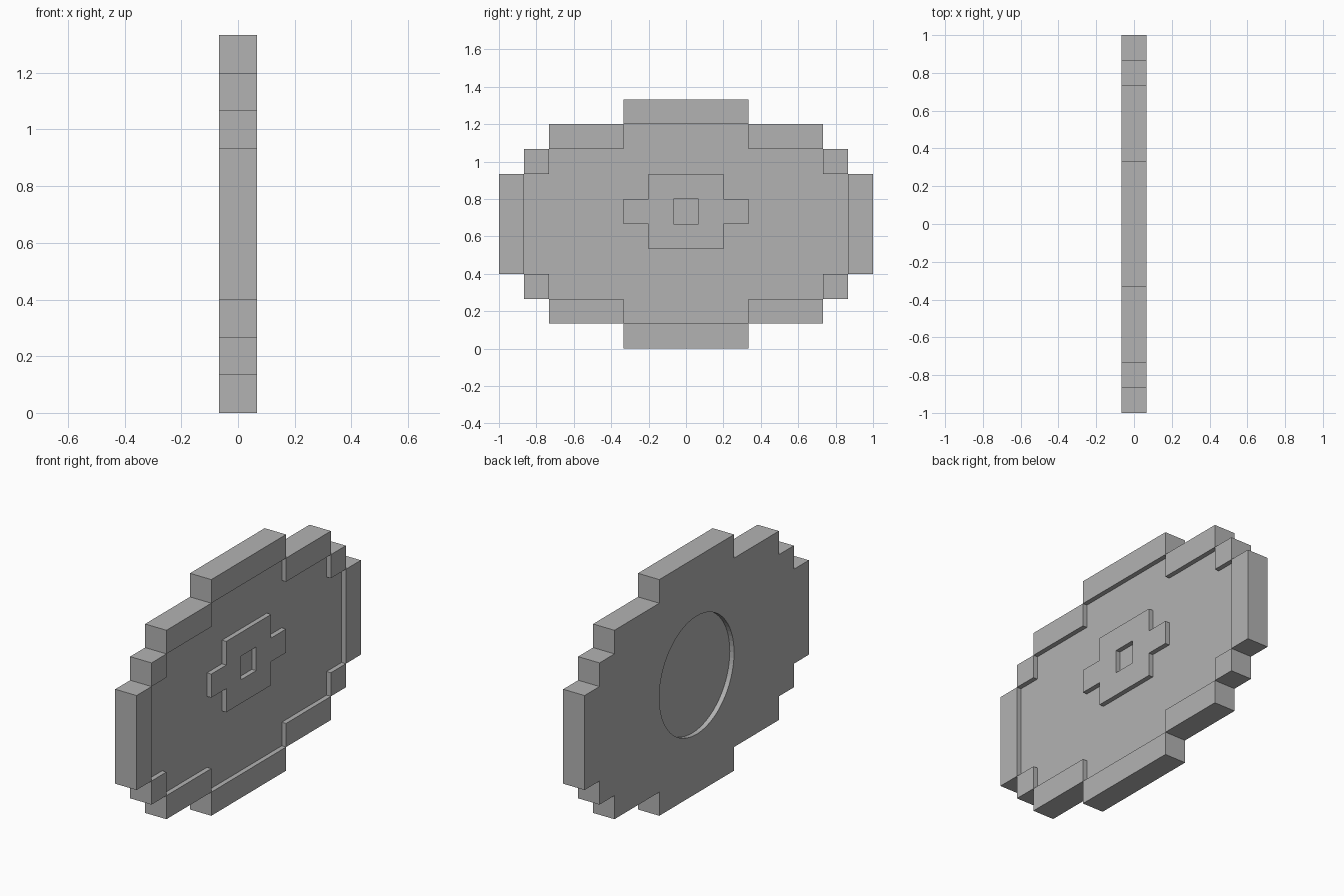
import bpy, bmesh, math

cube = bpy.data.objects.get("Cube")
if cube:
    bpy.data.objects.remove(cube, do_unlink=True)

U = 2 / 15            # one square cell of the design
BACK, FACE = -U / 2, U / 2
RELIEF = U / 5        # depth of every step in the relief
FLOOR = FACE - RELIEF

grey = bpy.data.materials.new("plain grey")
grey.use_nodes = True
grey.diffuse_color = (0.45, 0.45, 0.45, 1)
grey.node_tree.nodes["Principled BSDF"].inputs["Base Color"].default_value = grey.diffuse_color


def finish(name, bm):
    mesh = bpy.data.meshes.new(name)
    bm.to_mesh(mesh)
    bm.free()
    mesh.materials.append(grey)
    obj = bpy.data.objects.new(name, mesh)
    bpy.context.collection.objects.link(obj)
    return obj


def slab(name, cells, x0, x1):
    """Extrude a set of (column, row) cells along x into one clean solid."""
    bm = bmesh.new()
    for col, row in sorted(cells):
        corners = [(-.5, 0), (.5, 0), (.5, 1), (-.5, 1)]
        bm.faces.new([bm.verts.new((x0, (col + a) * U, (row + b) * U)) for a, b in corners])
    bmesh.ops.remove_doubles(bm, verts=bm.verts[:], dist=U / 100)
    out = bmesh.ops.extrude_face_region(bm, geom=bm.faces[:], use_keep_orig=True)
    top = [g for g in out["geom"] if isinstance(g, bmesh.types.BMVert)]
    bmesh.ops.translate(bm, verts=top, vec=(x1 - x0, 0, 0))
    bmesh.ops.recalc_face_normals(bm, faces=bm.faces[:])
    bmesh.ops.dissolve_limit(bm, angle_limit=math.radians(1),
                             verts=bm.verts[:], edges=bm.edges[:])
    return finish(name, bm)


# Stepped oval outline: half width in cells for each row, bottom to top
half_widths = [2, 5, 6, 7, 7, 7, 7, 6, 5, 2]
outline = {(c, r) for r, w in enumerate(half_widths) for c in range(-w, w + 1)}

# The rim is every cell with a side on the outside
rim = {(c, r) for c, r in outline
       if not {(c - 1, r), (c + 1, r), (c, r - 1), (c, r + 1)} <= outline}

# Central cross with a square hole
cross = {(c, r) for r, w in ((4, 1), (5, 2), (6, 1)) for c in range(-w, w + 1)} - {(0, 5)}

plate = slab("plate", outline, BACK, FLOOR)
slab("raised_rim", rim, FLOOR, FACE)
slab("raised_cross", cross, FLOOR, FACE)

# Shallow round recess in the back
bm = bmesh.new()
bmesh.ops.create_cone(bm, cap_ends=True, segments=64, radius1=2.5 * U,
                      radius2=2.5 * U, depth=2 * RELIEF)
cutter = finish("recess_cutter", bm)
cutter.rotation_euler.y = math.pi / 2
cutter.location = (BACK, 0, 5 * U)
cutter.hide_render = True
cutter.hide_set(True)

cut = plate.modifiers.new("round recess", 'BOOLEAN')
cut.operation = 'DIFFERENCE'
cut.solver = 'EXACT'
cut.object = cutter
